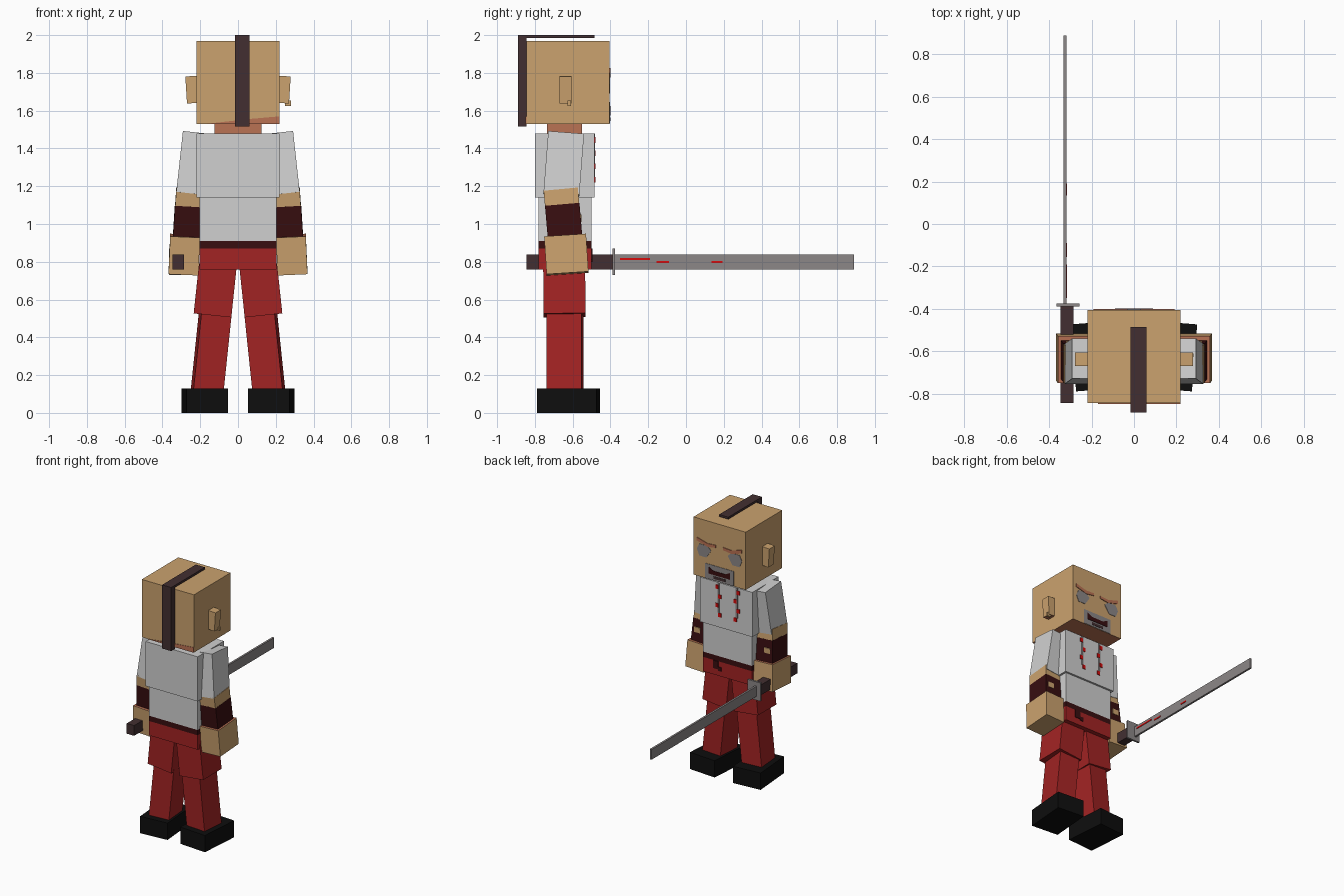
import bpy, bmesh, math
from mathutils import Vector, Matrix

if "Cube" in bpy.data.objects:
    bpy.data.objects.remove(bpy.data.objects["Cube"])


def colour(name, r, g, b):
    def lin(c):
        c /= 255
        return c / 12.92 if c <= 0.04045 else ((c + 0.055) / 1.055) ** 2.4
    m = bpy.data.materials.new(name)
    m.diffuse_color = (lin(r), lin(g), lin(b), 1)
    m.use_nodes = True
    m.node_tree.nodes["Principled BSDF"].inputs["Base Color"].default_value = m.diffuse_color
    return m


SKIN = colour("skin", 203, 162, 110)
SHADE = colour("reddish_skin", 186, 114, 84)
SHIRT = colour("shirt_white", 208, 208, 208)
RED = colour("trouser_red", 162, 35, 35)
MAROON = colour("dark_maroon", 56, 14, 16)
BLACK = colour("shoe_black", 14, 14, 14)
HAIR = colour("hair_brown", 66, 47, 49)
STEEL = colour("steel_grey", 140, 135, 135)
BLOOD = colour("bright_red", 215, 12, 12)


def finish(name, bm, mats):
    bmesh.ops.recalc_face_normals(bm, faces=bm.faces)
    me = bpy.data.meshes.new(name)
    bm.to_mesh(me)
    bm.free()
    for m in mats:
        me.materials.append(m)
    ob = bpy.data.objects.new(name, me)
    bpy.context.collection.objects.link(ob)
    return ob


def limb(name, top, bottom, w, d, mat, twist=0, top_mat=None, bottom_mat=None):
    """Box of width w and depth d running from the top centre to the bottom centre."""
    top, bottom = Vector(top), Vector(bottom)
    z = (top - bottom).normalized()
    y = z.cross(Vector((1, 0, 0))).normalized()
    x = y.cross(z)
    rot = Matrix((x, y, z)).transposed().to_4x4()
    bm = bmesh.new()
    bmesh.ops.create_cube(bm, size=1)
    for f in bm.faces:
        if f.normal.z > 0.9 and top_mat:
            f.material_index = 1
        if f.normal.z < -0.9 and bottom_mat:
            f.material_index = 2
    size = Matrix.Diagonal((w, d, (top - bottom).length, 1))
    bm.transform(Matrix.Translation((top + bottom) / 2) @ rot
                 @ Matrix.Rotation(math.radians(twist), 4, 'Z') @ size)
    return finish(name, bm, [mat, top_mat or mat, bottom_mat or mat])


def box(name, x0, x1, y0, y1, z0, z1, mat, **kw):
    cx, cy = (x0 + x1) / 2, (y0 + y1) / 2
    return limb(name, (cx, cy, z1), (cx, cy, z0), x1 - x0, y1 - y0, mat, **kw)


def patch(name, pts, at, mat, axis='y', out=0.005):
    """Thin painted plate: 2D outline (x,z) or (y,z), raised from a plane."""
    bm = bmesh.new()
    place = (lambda a, b, c: (a, c, b)) if axis == 'y' else (lambda a, b, c: (c, a, b))
    f = bm.faces.new([bm.verts.new(place(a, b, at)) for a, b in pts])
    ext = bmesh.ops.extrude_face_region(bm, geom=[f])
    vs = [v for v in ext["geom"] if isinstance(v, bmesh.types.BMVert)]
    bmesh.ops.translate(bm, verts=vs, vec=place(0, 0, out))
    return finish(name, bm, [mat])


def rect(a0, a1, b0, b1):
    return [(a0, b0), (a1, b0), (a1, b1), (a0, b1)]


# Head, neck and hair strip
FACE = -0.405
box("head", -0.22, 0.22, -0.845, FACE, 1.53, 1.97, SKIN, bottom_mat=SHADE)
box("neck", -0.125, 0.125, -0.735, -0.55, 1.46, 1.535, SHADE)
box("hair_back", -0.017, 0.06, -0.89, -0.845, 1.515, 2.0, HAIR)
box("hair_top", -0.017, 0.06, -0.846, -0.485, 1.984, 2.0, HAIR)
patch("nape_shade", [(-0.17, 1.53), (0.22, 1.53), (0.22, 1.57), (0.05, 1.555)], -0.845, SHADE, out=-0.004)
box("earring", 0.25, 0.28, -0.627, -0.61, 1.625, 1.655, SKIN)

# Face: eyes, brows, beard and mouth
for s, side in ((1, "right"), (-1, "left")):
    patch(side + "_eye", [(s * x, z) for x, z in
          [(0.07, 1.75), (0.10, 1.78), (0.17, 1.78), (0.19, 1.74), (0.17, 1.69), (0.11, 1.69)]],
          FACE, STEEL, out=0.003)
    patch(side + "_brow", [(s * x, z) for x, z in
          [(0.03, 1.785), (0.10, 1.775), (0.19, 1.80), (0.19, 1.825), (0.10, 1.80), (0.03, 1.805)]],
          FACE, SHADE, out=0.005)
patch("beard", rect(-0.12, 0.12, 1.532, 1.645), FACE, STEEL, out=0.003)
patch("mouth", [(-0.09, 1.575), (0.09, 1.575), (0.09, 1.625), (0.05, 1.605),
                (-0.05, 1.605), (-0.09, 1.625)], FACE, MAROON, out=0.006)
patch("chin_gap", rect(-0.05, 0.05, 1.545, 1.565), FACE, HAIR, out=0.005)

# Torso
box("chest", -0.22, 0.22, -0.80, -0.485, 1.14, 1.48, SHIRT)
box("waist", -0.205, 0.205, -0.78, -0.50, 0.91, 1.14, SHIRT)
box("belt", -0.205, 0.205, -0.78, -0.50, 0.87, 0.91, MAROON)
box("hips", -0.205, 0.205, -0.78, -0.50, 0.76, 0.87, RED)
patch("belt_knot", rect(0.075, 0.12, 0.81, 0.87), -0.50, MAROON)
patch("belt_tail", rect(0.05, 0.075, 0.80, 0.83), -0.50, MAROON)

# Necklace strands with red drops on the chest
for i, x in enumerate((0.065, -0.09)):
    patch(f"strand_{i}", rect(x - 0.008, x + 0.008, 1.25, 1.48), -0.485, STEEL, out=0.003)
    for j, z in enumerate((1.22, 1.29, 1.36, 1.43)):
        dx = 0.012 if (i + j) % 2 else -0.012
        patch(f"red_drop_{i}_{j}", rect(x + dx - 0.012, x + dx + 0.012, z, z + 0.03), -0.485, BLOOD)

# Ears, arms and legs on both sides
for s, side in ((1, "right"), (-1, "left")):
    limb(side + "_ear", (s * 0.243, -0.638, 1.783), (s * 0.234, -0.638, 1.64), 0.072, 0.065,
         SKIN, bottom_mat=SHADE)
    limb(side + "_sleeve", (s * 0.217, -0.635, 1.477), (s * 0.252, -0.66, 1.155), 0.15, 0.19, SHIRT)
    limb(side + "_forearm", (s * 0.258, -0.663, 1.18), (s * 0.264, -0.655, 1.095), 0.138, 0.182, SKIN)
    limb(side + "_wristband", (s * 0.264, -0.655, 1.10), (s * 0.275, -0.64, 0.925), 0.14, 0.183, MAROON)
    patch(side + "_band_spot", rect(s * 0.27, s * 0.32, 1.01, 1.05), -0.559, SKIN, out=0.006)
    limb(side + "_hand", (s * 0.28, -0.64, 0.938), (s * 0.289, -0.627, 0.738), 0.158, 0.222,
         SKIN, top_mat=SHADE)
    limb(side + "_thigh", (s * 0.107, -0.645, 0.78), (s * 0.135, -0.643, 0.517), 0.2, 0.222, RED)
    limb(side + "_shin", (s * 0.118, -0.64, 0.55), (s * 0.165, -0.64, 0.10), 0.16, 0.185, RED,
         twist=-4.5 * s)
    limb(side + "_shoe", (s * 0.176, -0.623, 0.128), (s * 0.176, -0.623, 0), 0.22, 0.317, BLACK,
         twist=-4.5 * s)

# Sword held level
box("sword_grip", -0.347, -0.285, -0.845, -0.385, 0.76, 0.838, HAIR)
box("sword_guard", -0.365, -0.257, -0.39, -0.375, 0.73, 0.87, STEEL)
box("sword_blade", -0.333, -0.318, -0.38, 0.89, 0.76, 0.838, STEEL)
for i, (y0, y1, z) in enumerate(((-0.35, -0.19, 0.81), (-0.155, -0.09, 0.793), (0.135, 0.192, 0.793))):
    patch(f"blade_streak_{i}", rect(y0, y1, z, z + 0.011), -0.318, BLOOD, axis='x', out=0.003)
